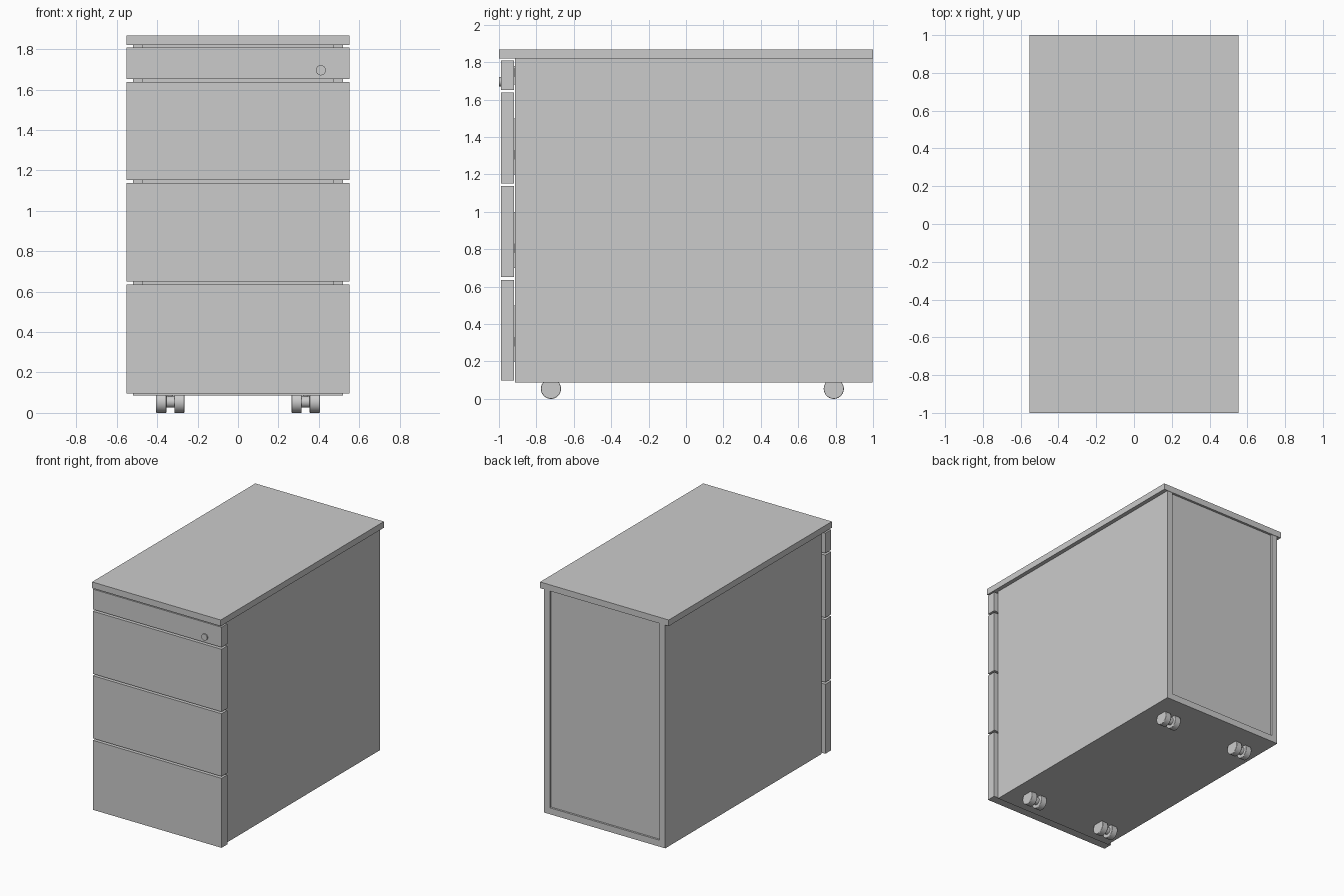
import bpy
from math import pi

if "Cube" in bpy.data.objects:
    bpy.data.objects.remove(bpy.data.objects["Cube"])


def box(name, x, y, z):
    """Box from (min, max) ranges on each axis."""
    bpy.ops.mesh.primitive_cube_add(
        size=1, location=[(a + b) / 2 for a, b in (x, y, z)])
    ob = bpy.context.object
    ob.name = name
    ob.scale = [b - a for a, b in (x, y, z)]
    bpy.ops.object.transform_apply(location=False, rotation=False, scale=True)
    return ob


def cylinder(name, center, radius, depth, axis, bevel=0.0):
    rot = {'x': (0, pi / 2, 0), 'y': (pi / 2, 0, 0), 'z': (0, 0, 0)}[axis]
    bpy.ops.mesh.primitive_cylinder_add(
        vertices=32, radius=radius, depth=depth, location=center, rotation=rot)
    ob = bpy.context.object
    ob.name = name
    bpy.ops.object.shade_smooth_by_angle()
    if bevel:
        mod = ob.modifiers.new("edge", 'BEVEL')
        mod.width = bevel
        mod.segments = 2
    return ob


SIDES = ((-1, "left"), (1, "right"))
FRONT, BACK = -0.915, 0.997
BASE, TOP = 0.087, 1.82


def xr(s, a, b):
    return tuple(sorted((s * a, s * b)))


# Cabinet shell: worktop, sides, base and recessed back
box("worktop", (-0.552, 0.552), (-1, 1), (TOP, 1.868))
for s, n in SIDES:
    box(n + "_side_panel", xr(s, 0.47, 0.52), (FRONT, BACK), (BASE, TOP))
box("base_panel", (-0.47, 0.47), (FRONT, BACK), (BASE, BASE + 0.05))
box("back_panel", (-0.47, 0.47), (BACK - 0.06, BACK - 0.015), (BASE + 0.05, TOP))

# Drawers: (front z range, tray z range, runner z range)
drawers = (
    ("bottom", (0.097, 0.636), (0.20, 0.50), (0.28, 0.33)),
    ("lower", (0.651, 1.137), (0.70, 1.00), (0.78, 0.83)),
    ("upper", (1.152, 1.637), (1.20, 1.50), (1.28, 1.33)),
    ("top", (1.652, 1.808), (1.68, 1.78), (1.72, 1.77)),
)
for label, front, tray, runner in drawers:
    box(label + "_drawer_front", (-0.552, 0.552), (-0.99, -0.92), front)
    z0, z1 = tray
    box(label + "_drawer_floor", (-0.42, 0.42), (-0.92, 0.83), (z0, z0 + 0.02))
    box(label + "_drawer_back", (-0.42, 0.42), (0.83, 0.85), (z0, z1))
    for s, n in SIDES:
        box(f"{label}_drawer_{n}_wall", xr(s, 0.42, 0.44), (-0.92, 0.85), (z0, z1))
        box(f"{label}_drawer_{n}_runner", xr(s, 0.44, 0.47), (-0.918, 0.80), runner)

# Lock on the top drawer
cylinder("lock", (0.41, -0.992, 1.696), 0.025, 0.016, 'y')

# Twin-wheel casters
for s, n in SIDES:
    for y, where in ((-0.722, "front"), (0.79, "rear")):
        x = s * 0.335
        for d, w in ((-0.045, "left"), (0.045, "right")):
            cylinder(f"{where}_{n}_caster_{w}_wheel", (x + d, y, 0.054),
                     0.054, 0.05, 'x', 0.003)
        cylinder(f"{where}_{n}_caster_hub", (x, y, 0.055), 0.029, 0.06, 'x')
        cylinder(f"{where}_{n}_caster_stem", (x, y, 0.075), 0.014, 0.05, 'z')
